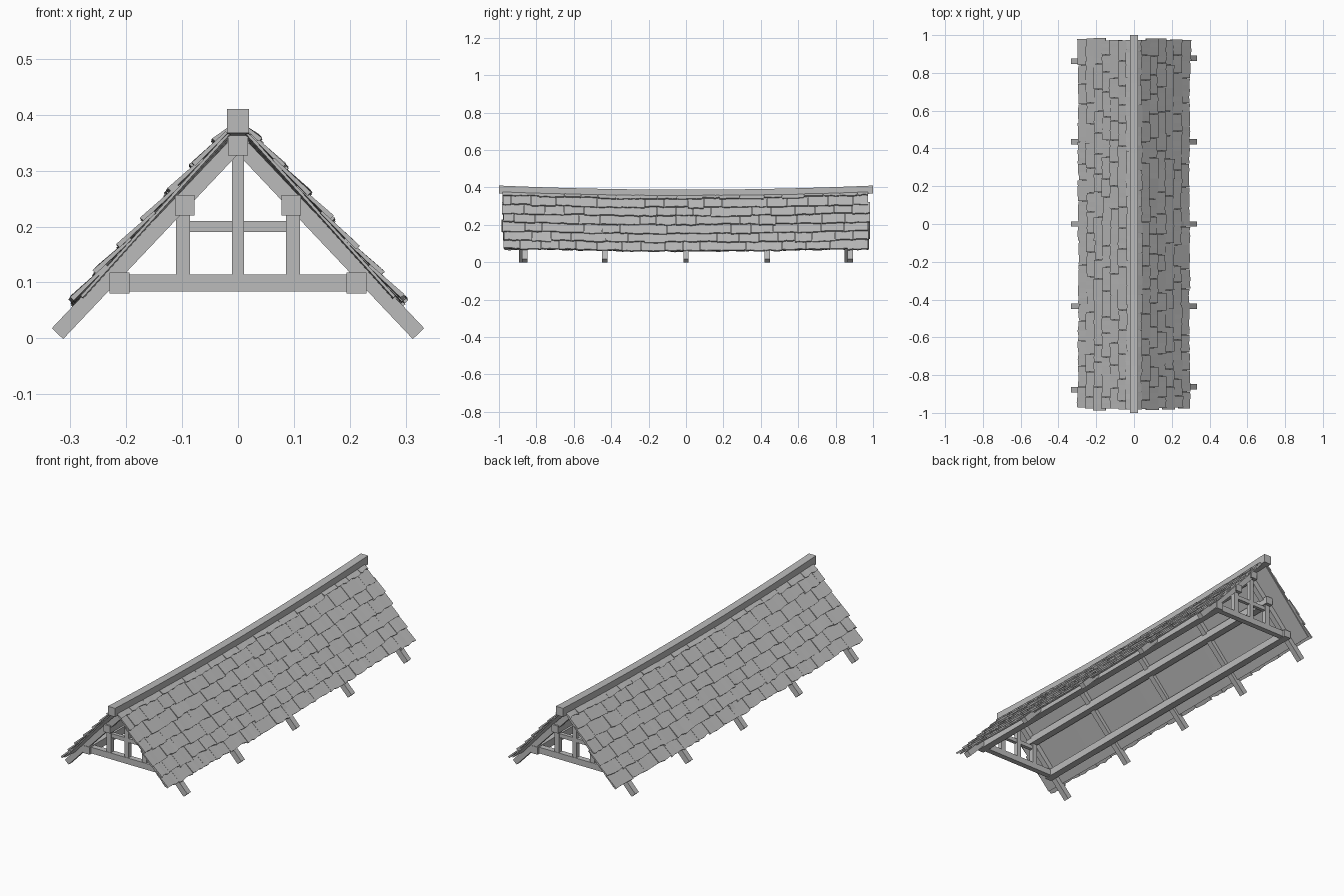
import bpy, bmesh, math, random
from mathutils import Vector, Matrix

random.seed(7)
if "Cube" in bpy.data.objects:
    bpy.data.objects.remove(bpy.data.objects["Cube"], do_unlink=True)

GREY = (0.5, 0.5, 0.5, 1.0)
mat = bpy.data.materials.new("weathered grey")
mat.use_nodes = True
mat.diffuse_color = GREY
mat.node_tree.nodes["Principled BSDF"].inputs["Base Color"].default_value = GREY


def finish(name, bm):
    bmesh.ops.recalc_face_normals(bm, faces=bm.faces[:])
    mesh = bpy.data.meshes.new(name)
    bm.to_mesh(mesh)
    bm.free()
    mesh.materials.append(mat)
    obj = bpy.data.objects.new(name, mesh)
    bpy.context.collection.objects.link(obj)


def beam(name, x, y, z, size, tilt=0.0):
    """Timber centred at x, y, z, tilted about the long axis of the roof."""
    bm = bmesh.new()
    m = Matrix.Translation((x, y, z)) @ Matrix.Rotation(tilt, 4, 'Y') @ Matrix.Diagonal((*size, 1))
    bmesh.ops.create_cube(bm, size=1, matrix=m)
    finish(name, bm)


def sweep(bm, rings):
    """Join a row of equal cross-sections into a closed solid."""
    rings = [[bm.verts.new(p) for p in ring] for ring in rings]
    for a, b in zip(rings, rings[1:]):
        n = len(a)
        for i in range(n):
            bm.faces.new((a[i], a[(i + 1) % n], b[(i + 1) % n], b[i]))
    bm.faces.new(rings[0])
    bm.faces.new(rings[-1][::-1])


PITCH = math.radians(48)
DOWN = Vector((math.cos(PITCH), 0, -math.sin(PITCH)))
OUT = Vector((math.sin(PITCH), 0, math.cos(PITCH)))


def sag(y):
    return max(0.0, 1 - y * y)


def roof_point(side, s, h, y):
    """Point s down the slope and h above it, on the sagging roof."""
    p = Vector((0.01, y, 0.377)) + DOWN * s + OUT * h
    p.z -= sag(y) * (0.02 - 0.02 * s)
    p.x -= sag(y) * 0.015 * s
    p.x *= side
    return p


# Sagging ridge cap
bm = bmesh.new()
rings = []
for i in range(17):
    y = -1 + i / 8
    d = 0.022 * sag(y)
    rings.append([(x, y, z - d) for x, z in
                  ((-0.02, 0.367), (0.02, 0.367), (0.02, 0.41), (-0.02, 0.41))])
sweep(bm, rings)
finish("ridge_cap", bm)

for side, label in ((1, "left"), (-1, "right")):
    # Boarding below the shingles
    bm = bmesh.new()
    sweep(bm, [[roof_point(side, s, h, -0.97 + 1.94 * i / 16) for s, h in
                ((0, -0.004), (0.405, -0.004), (0.405, 0.001), (0, 0.001))]
               for i in range(17)])
    finish(label + "_roof_boards", bm)

    # Overlapping rows of ragged shingles
    bm = bmesh.new()
    for row in range(7):
        tip = 0.034 + 0.064 * row
        y = -0.98 + random.uniform(-0.008, 0.008)
        first = True
        while y < 0.97:
            width = random.uniform(0.085, 0.135)
            if first and row % 2:
                width *= 0.5
            first = False
            end = min(y + width, 0.98)
            if 0.98 - end < 0.05:
                end = 0.98 + random.uniform(-0.008, 0.008)
            shift = random.uniform(-0.005, 0.005)
            lift = random.uniform(-0.0015, 0.002)
            top = max(tip - 0.085, -0.004)
            rings = []
            for k in range(5):
                yy = y + 0.001 + (end - y - 0.002) * k / 4
                low = tip + shift + random.uniform(-0.004, 0.004)
                rings.append([roof_point(side, top, 0.0, yy),
                              roof_point(side, low, 0.005 + lift, yy),
                              roof_point(side, low, 0.014 + lift, yy),
                              roof_point(side, top, 0.005, yy)])
            sweep(bm, rings)
            y = end
    finish(label + "_shingles", bm)

    # Rafters, placed by their upper edge from eave to apex
    eave, apex = Vector((0.333, 0, 0.018)), Vector((0, 0, 0.37))
    angle = math.atan2(apex.z - eave.z, eave.x)
    inward = Vector((-math.sin(angle), 0, -math.cos(angle)))
    mid = (eave + apex) / 2 + inward * 0.014
    for i in range(5):
        y = (i - 2) * 0.435 + (side * 0.008 if i in (0, 4) else 0)
        beam(f"{label}_rafter_{i + 1}", side * mid.x, y, mid.z,
             ((eave - apex).length, 0.028, 0.028), side * angle)

    # Long purlins
    beam(label + "_lower_purlin", side * 0.212, 0, 0.099, (0.036, 1.79, 0.037))
    beam(label + "_upper_purlin", side * 0.095, 0, 0.238, (0.035, 1.80, 0.037))

beam("ridge_purlin", 0, 0, 0.346, (0.036, 1.80, 0.038))

# Gable frames at both ends
for end, label in ((-1, "front"), (1, "back")):
    y = end * 0.87
    beam(label + "_tie_beam", 0, y, 0.099, (0.42, 0.028, 0.031))
    beam(label + "_king_post", 0, y, 0.222, (0.022, 0.024, 0.215))
    beam(label + "_collar_beam", 0, y, 0.2, (0.19, 0.018, 0.02))
    for side, hand in ((1, "left"), (-1, "right")):
        beam(f"{label}_{hand}_post", side * 0.098, y, 0.168, (0.025, 0.024, 0.108))
